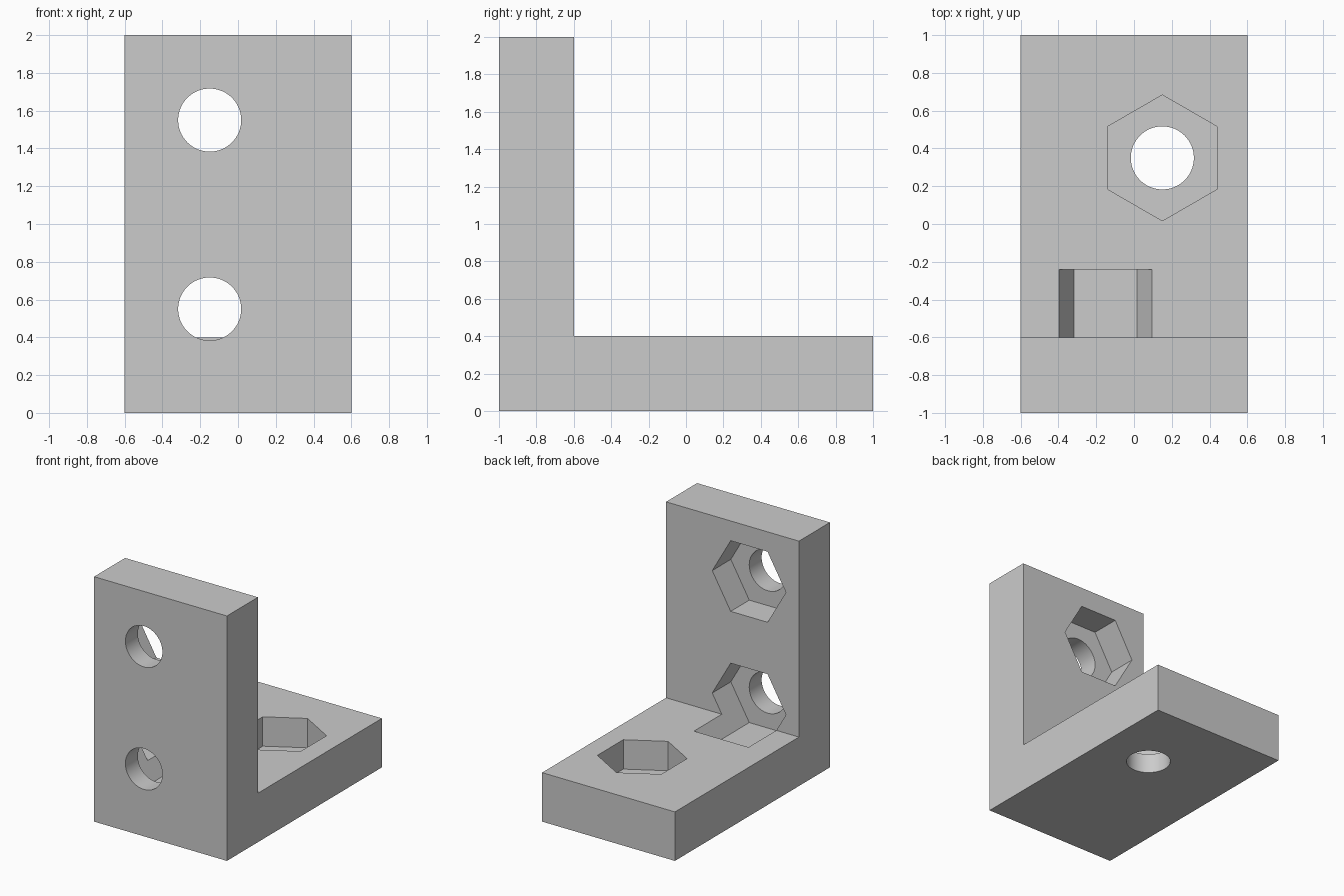
import bpy
import bmesh
import math
from mathutils import Matrix, Vector

cube = bpy.data.objects.get("Cube")
if cube:
    bpy.data.objects.remove(cube, do_unlink=True)

WIDTH, LENGTH, THICK = 1.2, 2.0, 0.4
HOLE_R, NUT_R = 0.167, 0.333
NUT_DEPTH, NUT_LENGTH = 0.24, 0.6

# Single plain grey material
grey = bpy.data.materials.new("plain grey")
grey.use_nodes = True
colour = (0.6, 0.6, 0.6, 1)
grey.diffuse_color = colour
grey.node_tree.nodes["Principled BSDF"].inputs["Base Color"].default_value = colour


def make_object(name, bm):
    bmesh.ops.recalc_face_normals(bm, faces=bm.faces)
    mesh = bpy.data.meshes.new(name)
    bm.to_mesh(mesh)
    bm.free()
    mesh.materials.append(grey)
    obj = bpy.data.objects.new(name, mesh)
    bpy.context.collection.objects.link(obj)
    return obj


def prism(name, sides, radius, start, axis, length, spin):
    """Regular prism from start along axis; spin turns it about its own axis."""
    bm = bmesh.new()
    bmesh.ops.create_cone(bm, cap_ends=True, segments=sides, radius1=radius,
                          radius2=radius, depth=length,
                          matrix=Matrix.Rotation(spin, 4, 'Z'))
    turn = Matrix.Rotation(-math.pi / 2, 4, 'X') if axis.y else Matrix()
    centre = start + axis * length / 2
    bm.transform(Matrix.Translation(centre) @ turn)
    obj = make_object(name, bm)
    obj.hide_render = True
    return obj


# L-shaped bracket: side profile extruded across the width
y0, y1 = -LENGTH / 2, LENGTH / 2
profile = [(y0, 0), (y1, 0), (y1, THICK), (y0 + THICK, THICK),
           (y0 + THICK, LENGTH), (y0, LENGTH)]
bm = bmesh.new()
face = bm.faces.new([bm.verts.new((-WIDTH / 2, y, z)) for y, z in profile])
side = bmesh.ops.extrude_face_region(bm, geom=[face])["geom"]
bmesh.ops.translate(bm, vec=(WIDTH, 0, 0),
                    verts=[v for v in side if isinstance(v, bmesh.types.BMVert)])
bracket = make_object("angle_bracket", bm)

# Bolt holes with hexagonal nut pockets: two in the wall, one in the base
Y, Z = Vector((0, 1, 0)), Vector((0, 0, 1))
bolts = [(Vector((-0.15, y0, 0.55)), Y),
         (Vector((-0.15, y0, 1.55)), Y),
         (Vector((0.15, 0.35, 0)), Z)]
cutters = []
for outer, axis in bolts:
    floor = outer + axis * (THICK - NUT_DEPTH)
    spin = math.pi / 6 if axis.y else 0   # flat side down in the wall
    cutters.append(prism("nut_cutter", 6, NUT_R, floor, axis, NUT_LENGTH, spin))
    cutters.append(prism("bolt_cutter", 64, HOLE_R, outer - axis * 0.1, axis,
                         0.1 + THICK - NUT_DEPTH / 2, 0))

bpy.ops.object.select_all(action='DESELECT')
bpy.context.view_layer.objects.active = bracket
bracket.select_set(True)
for cutter in cutters:
    # Put corners where the wall pockets need a level bottom edge
    mod = bracket.modifiers.new(cutter.name, 'BOOLEAN')
    mod.operation = 'DIFFERENCE'
    mod.solver = 'EXACT'
    mod.object = cutter
    bpy.ops.object.modifier_apply(modifier=mod.name)
    bpy.data.objects.remove(cutter, do_unlink=True)

# Smooth bores, crisp edges elsewhere
bpy.ops.object.shade_smooth_by_angle(angle=math.radians(30))
